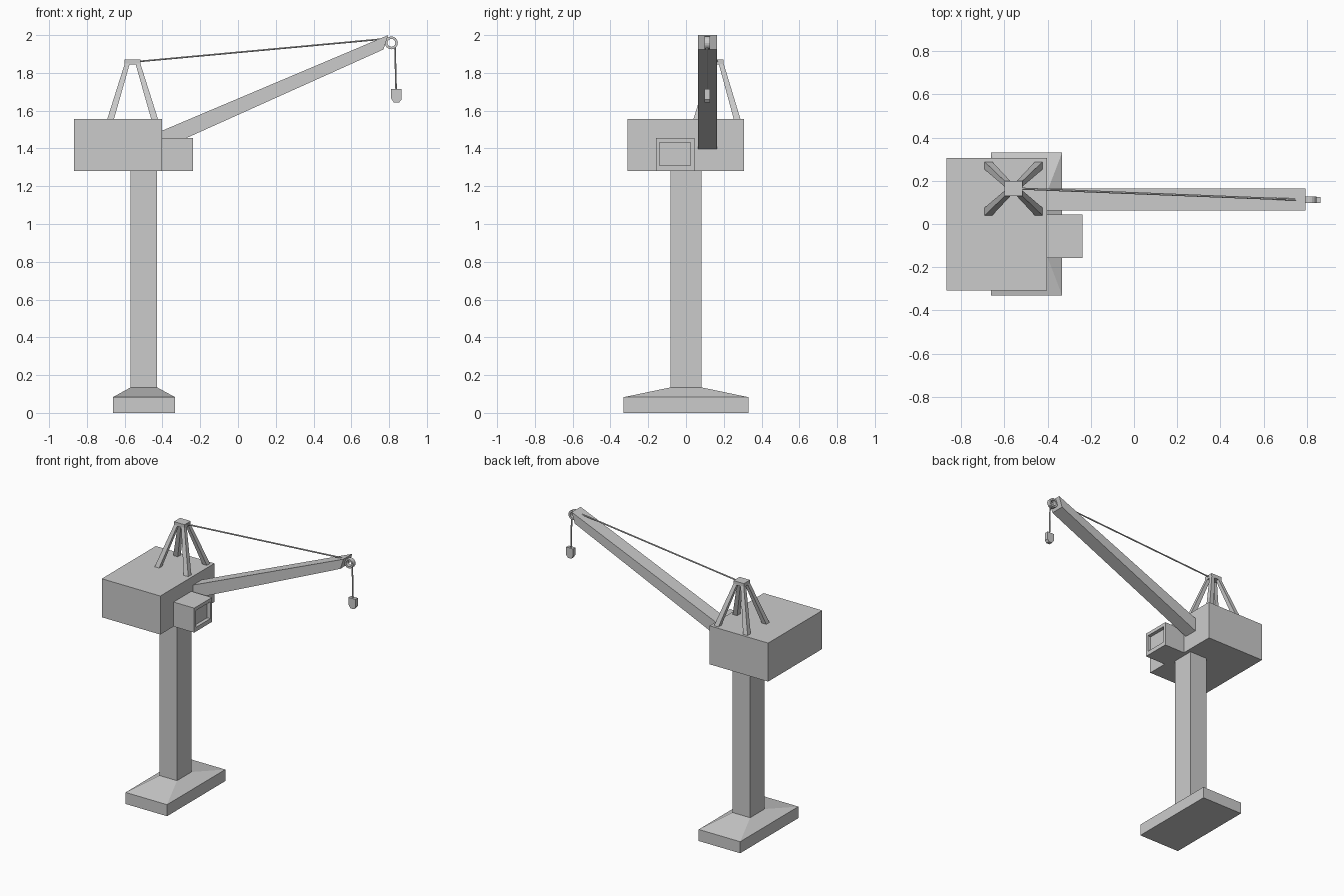
import bpy, bmesh, math
from mathutils import Vector

if "Cube" in bpy.data.objects:
    bpy.data.objects.remove(bpy.data.objects["Cube"])


def finish(name, bm):
    bmesh.ops.recalc_face_normals(bm, faces=bm.faces)
    me = bpy.data.meshes.new(name)
    bm.to_mesh(me)
    bm.free()
    ob = bpy.data.objects.new(name, me)
    bpy.context.collection.objects.link(ob)
    return ob


def rect(x0, x1, y0, y1, z):
    return [(x0, y0, z), (x1, y0, z), (x1, y1, z), (x0, y1, z)]


def loft(name, rings):
    """Closed solid skinned through a stack of equal-sized rings."""
    bm = bmesh.new()
    vs = [[bm.verts.new(p) for p in r] for r in rings]
    n = len(rings[0])
    for a, b in zip(vs, vs[1:]):
        for i in range(n):
            j = (i + 1) % n
            bm.faces.new((a[i], a[j], b[j], b[i]))
    bm.faces.new(vs[0][::-1])
    bm.faces.new(vs[-1])
    return finish(name, bm)


def box(name, x0, x1, y0, y1, z0, z1):
    return loft(name, [rect(x0, x1, y0, y1, z0), rect(x0, x1, y0, y1, z1)])


def prism(name, profile, y0, y1):
    """Side profile (x, z) extruded across y."""
    return loft(name, [[(x, y, z) for x, z in profile] for y in (y0, y1)])


def rope(name, a, b, r, sides=6):
    a, b = Vector(a), Vector(b)
    q = (b - a).to_track_quat('Z', 'Y')
    circle = [q @ Vector((r * math.cos(2 * math.pi * i / sides),
                          r * math.sin(2 * math.pi * i / sides), 0)) for i in range(sides)]
    return loft(name, [[p + c for c in circle] for p in (a, b)])


# Footing with sloped top, and column
loft("footing", [rect(-.663, -.333, -.331, .331, 0),
                 rect(-.663, -.333, -.331, .331, .083),
                 rect(-.568, -.428, -.082, .082, .135)])
box("column", -.568, -.428, -.082, .082, .135, 1.28)

# Machinery house
box("machine_house", -.868, -.402, -.309, .306, 1.28, 1.557)

# Operator cab with recessed front window
cx, y0, y1, z0, z1 = -.238, -.158, .044, 1.28, 1.456


def pane(x, m):
    return [(x, y0 + m, z0 + m * 1.6), (x, y1 - m, z0 + m * 1.6),
            (x, y1 - m, z1 - m * 1.3), (x, y0 + m, z1 - m * 1.3)]


loft("cab", [pane(-.402, 0), pane(cx, 0), pane(cx, .019), pane(cx - .025, .019)])

# Boom
prism("boom", [(-.402, 1.397), (.77, 1.924), (.795, 2.0), (-.402, 1.494)], .063, .164)

# Four-legged mast with cap plate
mx, my = -.558, .164
for sx in (-1, 1):
    for sy in (-1, 1):
        def foot(d, e, h, z):
            x, y = mx + sx * d, my + sy * e
            return rect(x - h, x + h, y - h, y + h, z)
        loft("mast_leg", [foot(.118, .108, .018, 1.55), foot(.028, .022, .013, 1.85)])
box("mast_cap", mx - .042, mx + .042, my - .035, my + .035, 1.845, 1.872)

# Stay cable from mast to boom tip
rope("stay_cable", (-.53, .164, 1.86), (.775, .112, 1.98), .005)

# Pulley ring at the tip
bm = bmesh.new()
N = 16
loops = []
for i in range(N):
    t = 2 * math.pi * i / N
    loops.append([bm.verts.new((.812 + r * math.cos(t), y, 1.959 + r * math.sin(t)))
                  for r, y in ((.034, .098), (.034, .128), (.021, .128), (.021, .098))])
for i in range(N):
    a, b = loops[i], loops[(i + 1) % N]
    for k in range(4):
        m = (k + 1) % 4
        bm.faces.new((a[k], a[m], b[m], b[k]))
finish("pulley_ring", bm)

# Hoist rope and hook block
rope("hoist_rope", (.831, .112, 1.945), (.837, .112, 1.71), .005)
prism("hook_block", [(.810, 1.716), (.810, 1.665), (.826, 1.642), (.852, 1.642),
                     (.865, 1.658), (.865, 1.716)], .098, .126)
